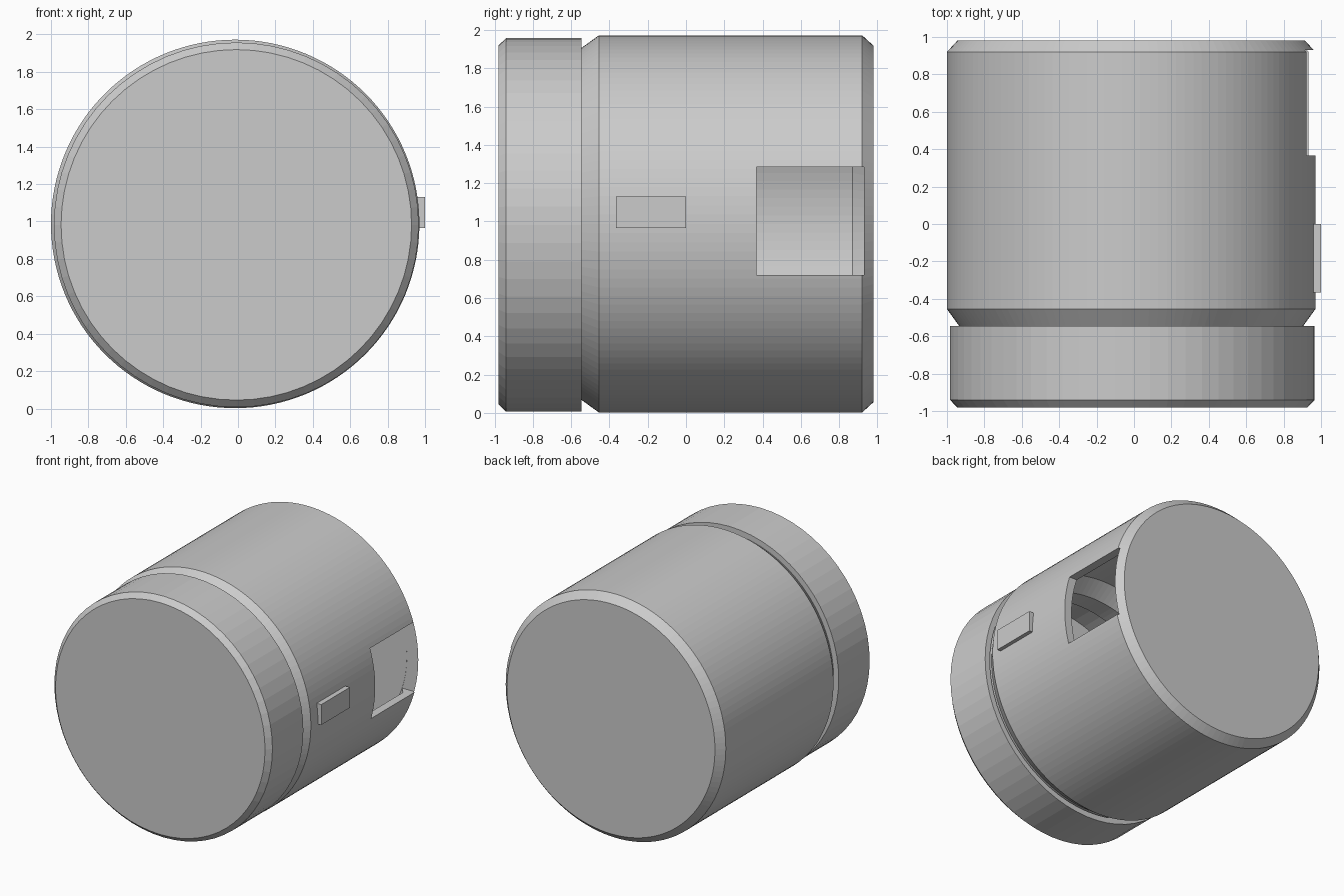
import bpy, bmesh, math
from mathutils import Vector

default = bpy.data.objects.get("Cube")
if default:
    bpy.data.objects.remove(default, do_unlink=True)

CENTRE = Vector((-0.015, 0, 0.987))

grey = bpy.data.materials.new("plain_grey")
grey.use_nodes = True
colour = (0.6, 0.6, 0.6, 1)
grey.diffuse_color = colour
grey.node_tree.nodes["Principled BSDF"].inputs["Base Color"].default_value = colour


def add_object(name, bm):
    bmesh.ops.recalc_face_normals(bm, faces=bm.faces)
    mesh = bpy.data.meshes.new(name)
    bm.to_mesh(mesh)
    bm.free()
    mesh.materials.append(grey)
    obj = bpy.data.objects.new(name, mesh)
    bpy.context.collection.objects.link(obj)
    return obj


def lathe(name, profile, sides, centre):
    """Turn a (radius, y) profile around the y axis."""
    bm = bmesh.new()
    verts = [bm.verts.new((r, y, 0)) for r, y in profile]
    edges = [bm.edges.new(pair) for pair in zip(verts, verts[1:])]
    bmesh.ops.spin(bm, geom=verts + edges, cent=(0, 0, 0), axis=(0, 1, 0),
                   angle=math.tau, steps=sides)
    bmesh.ops.remove_doubles(bm, verts=bm.verts, dist=0.0005)
    bmesh.ops.translate(bm, vec=centre, verts=bm.verts)
    return add_object(name, bm)


def box(name, low, high):
    bm = bmesh.new()
    bmesh.ops.create_cube(bm, size=1)
    low, high = Vector(low), Vector(high)
    bmesh.ops.scale(bm, vec=high - low, verts=bm.verts)
    bmesh.ops.translate(bm, vec=(low + high) / 2, verts=bm.verts)
    return add_object(name, bm)


# Hollow body with bevelled ends and a neck that enters the lid
body = lathe("body", [
    (0, 0.98), (0.93, 0.98), (0.985, 0.92), (0.985, -0.455),
    (0.92, -0.545), (0.92, -0.62), (0.83, -0.62), (0.83, -0.47),
    (0.92, -0.35), (0.92, 0.87), (0.87, 0.935), (0, 0.935)], 128, CENTRE)

# Square side window cut through the wall
cutter = box("window_cutter", (0.75, 0.367, 0.72), (1.2, 0.93, 1.285))
cutter.hide_render = True
cut = body.modifiers.new("window", "BOOLEAN")
cut.operation = "DIFFERENCE"
cut.solver = "EXACT"
cut.object = cutter
bpy.context.view_layer.objects.active = body
bpy.ops.object.modifier_apply(modifier=cut.name)
bpy.data.objects.remove(cutter, do_unlink=True)

# Cup-shaped front lid
lathe("lid", [
    (0, -0.98), (0.937, -0.98), (0.975, -0.94), (0.975, -0.545),
    (0.93, -0.545), (0.93, -0.9), (0, -0.9)], 64,
    CENTRE + Vector((0.006, 0, -0.005)))

# Plain raised bar on the side
box("side_bar", (0.93, -0.365, 0.965), (1.0, 0, 1.13))
